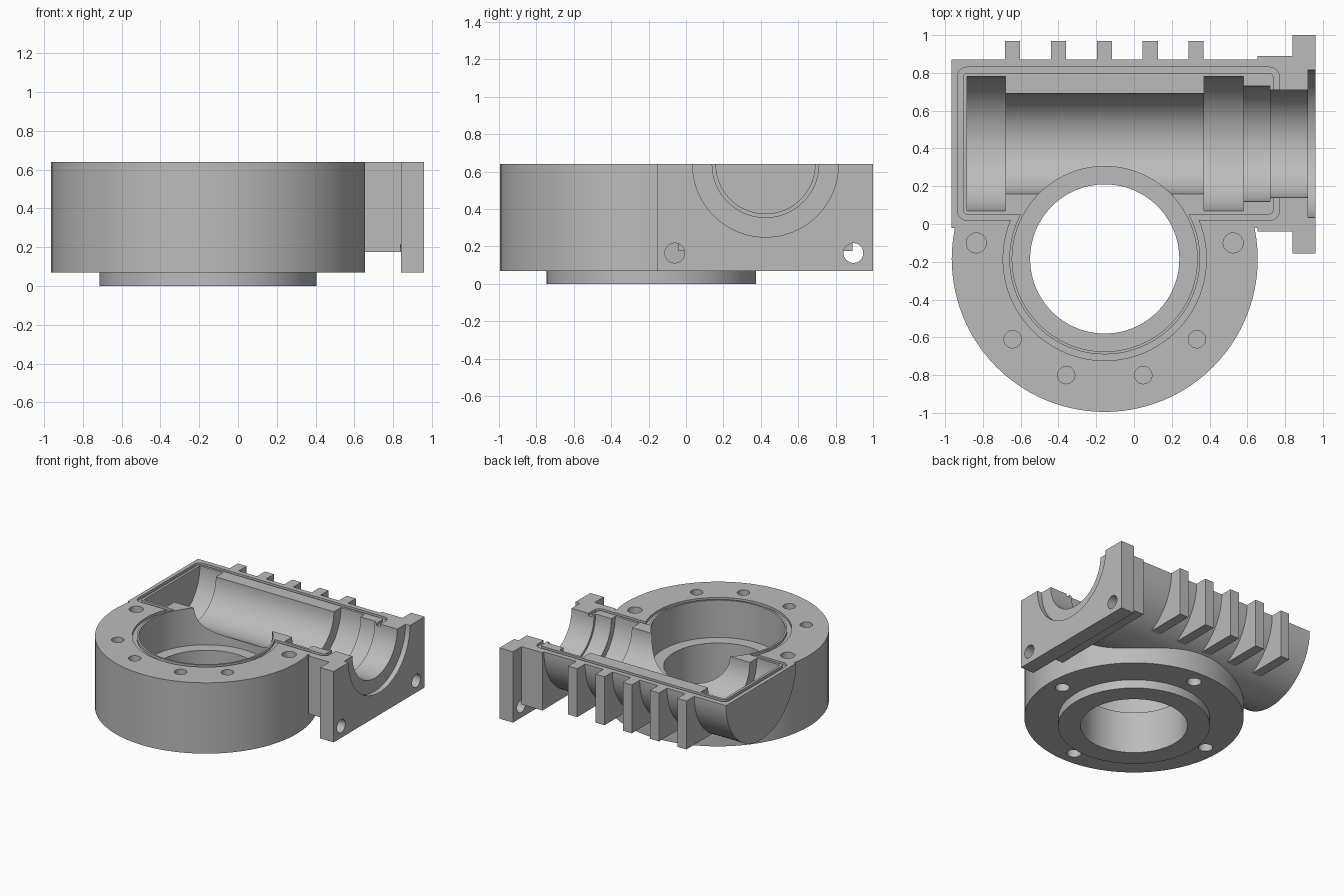
import bpy, bmesh, math
from mathutils import Matrix, Vector

if "Cube" in bpy.data.objects:
    bpy.data.objects.remove(bpy.data.objects["Cube"], do_unlink=True)

TOP = 0.64                      # split plane of the housing
DRUM = Vector((-0.155, -0.185, 0))
WORM = Vector((0, 0.425, TOP))
ALONG_X = Matrix.Rotation(math.pi / 2, 4, "Y")

metal = bpy.data.materials.new("cast_grey")
metal.use_nodes = True
grey = (0.5, 0.5, 0.5, 1)
metal.diffuse_color = grey
metal.node_tree.nodes["Principled BSDF"].inputs["Base Color"].default_value = grey


def finish(name, bm):
    bmesh.ops.recalc_face_normals(bm, faces=bm.faces)
    mesh = bpy.data.meshes.new(name)
    bm.to_mesh(mesh)
    bm.free()
    mesh.materials.append(metal)
    ob = bpy.data.objects.new(name, mesh)
    bpy.context.collection.objects.link(ob)
    return ob


def lathe(name, profile, centre, along_x=False, segments=96):
    """Revolve (radius, distance) pairs around an axis and cap the ends."""
    bm = bmesh.new()
    rings = []
    for r, d in profile:
        angles = [2 * math.pi * i / segments for i in range(segments)]
        rings.append([bm.verts.new((r * math.cos(a), r * math.sin(a), d)) for a in angles])
    for low, high in zip(rings, rings[1:]):
        for i in range(segments):
            j = (i + 1) % segments
            bm.faces.new((low[i], low[j], high[j], high[i]))
    bm.faces.new(rings[0])
    bm.faces.new(rings[-1])
    turn = ALONG_X if along_x else Matrix.Identity(4)
    bmesh.ops.transform(bm, matrix=Matrix.Translation(centre) @ turn, verts=bm.verts)
    return finish(name, bm)


def box(name, x, y, z, corner=0):
    """Box from ranges, with optional rounded upright corners."""
    bm = bmesh.new()
    bmesh.ops.create_cube(bm, size=1)
    for v in bm.verts:
        v.co = [(a + b) / 2 + c * (b - a) for (a, b), c in zip((x, y, z), v.co)]
    if corner:
        upright = [e for e in bm.edges if abs(e.verts[0].co.z - e.verts[1].co.z) > 0.001]
        bmesh.ops.bevel(bm, geom=upright, offset=corner, segments=6, profile=0.5, affect="EDGES")
    return finish(name, bm)


def combine(target, tool, operation):
    """Apply a boolean and discard the tool."""
    tool.hide_render = True
    mod = target.modifiers.new("boolean", "BOOLEAN")
    mod.operation = operation
    mod.solver = "EXACT"
    mod.object = tool
    bpy.context.view_layer.objects.active = target
    bpy.ops.object.modifier_apply(modifier=mod.name)
    bpy.data.objects.remove(tool, do_unlink=True)


def seal_outline(name, x, y, radius, corner):
    z = (TOP - 0.02, TOP + 0.1)
    outline = box(name, x, y, z, corner)
    disc = lathe("seal_disc", [(radius, z[0]), (radius, z[1])], DRUM)
    combine(outline, disc, "UNION")
    return outline


# Gear drum with its lower boss
housing = lathe("gear_housing", [(0.56, 0), (0.56, 0.07), (0.81, 0.07), (0.81, 0.8)], DRUM)

# Worm tube, neck and end flange
solids = [
    lathe("worm_tube", [(0.445, -0.965), (0.445, 0.7)], WORM, True),
    box("neck", (0.655, 0.9), (-0.04, 0.89), (0.175, 0.82)),
    box("end_flange", (0.84, 0.96), (-0.155, 1.0), (0.07, 0.84)),
]
# Cooling ribs along the back
for i in range(5):
    x = -0.643 + 0.243 * i
    solids.append(box("rib", (x - 0.04, x + 0.04), (0.5, 0.97), (0.25, 0.78)))
for part in solids:
    combine(housing, part, "UNION")

# Open the housing at the split plane
combine(housing, box("split_cutter", (-2, 2), (-2, 2), (TOP, 2)), "DIFFERENCE")

# Sealing groove around the worm chamber and gear chamber
groove = seal_outline("groove_cutter", (-0.935, 0.77), (0.02, 0.83), 0.538, 0.05)
inner = seal_outline("groove_core", (-0.905, 0.738), (0.05, 0.80), 0.505, 0.025)
inner.scale.z = 2
inner.location.z = -TOP
bpy.context.view_layer.update()
combine(groove, inner, "DIFFERENCE")
combine(housing, groove, "DIFFERENCE")

# Gear chamber with a shaft opening through the boss
combine(housing, lathe("gear_bore", [(0.395, -0.1), (0.395, 0.34), (0.49, 0.34), (0.49, 0.9)],
                       DRUM), "DIFFERENCE")

# Stepped worm bore with bearing seats
steps = [(0.355, -0.885, -0.68), (0.265, -0.68, 0.37), (0.355, 0.37, 0.58),
         (0.305, 0.58, 0.72), (0.285, 0.72, 0.92), (0.39, 0.92, 1.1)]
profile = [(r, d) for r, start, end in steps for d in (start, end)]
combine(housing, lathe("worm_bore", profile, WORM, True), "DIFFERENCE")

# Bolt holes: upper face, lower face and end flange
holes = []
for side in (-1, 1):
    for x, y in ((0.68, 0.085), (0.488, -0.425), (0.204, -0.615)):
        holes.append(lathe("top_hole", [(0.046 if x < 0.6 else 0.053, 0.4), (0.046 if x < 0.6 else 0.053, 0.8)],
                           DRUM + Vector((side * x, y, 0)), segments=32))
for i in range(4):
    a = i * math.pi / 2
    holes.append(lathe("base_hole", [(0.053, 0), (0.053, 0.24)],
                       DRUM + Vector((math.cos(a), math.sin(a), 0)) * 0.69, segments=32))
for y in (-0.06, 0.895):
    holes.append(lathe("flange_hole", [(0.053, 0.839), (0.053, 1.1)],
                       Vector((0, y, 0.165)), True, 32))
for hole in holes:
    combine(housing, hole, "DIFFERENCE")

# Smooth round walls, keep machined edges sharp
bpy.ops.object.select_all(action="DESELECT")
housing.select_set(True)
bpy.context.view_layer.objects.active = housing
bpy.ops.object.shade_smooth_by_angle(angle=math.radians(25))
